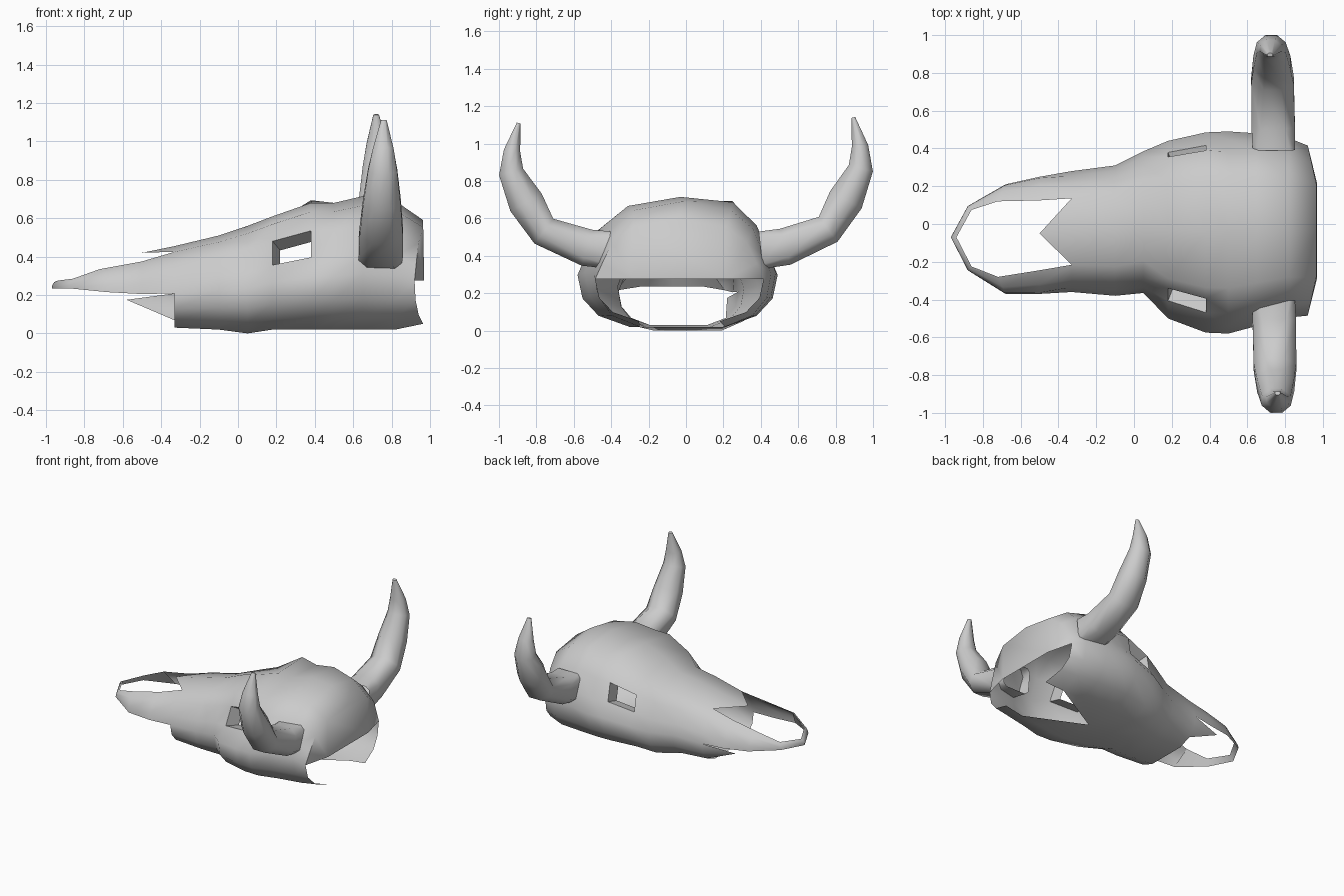
import bpy, bmesh, math
from mathutils import Vector

cube = bpy.data.objects.get("Cube")
if cube:
    bpy.data.objects.remove(cube)

bone = bpy.data.materials.new("bone_grey")
bone.use_nodes = True
colour = (0.6, 0.6, 0.6, 1)
bone.diffuse_color = colour
bone.node_tree.nodes["Principled BSDF"].inputs["Base Color"].default_value = colour


def finish(bm, name, angle):
    bmesh.ops.remove_doubles(bm, verts=bm.verts, dist=0.002)
    bmesh.ops.recalc_face_normals(bm, faces=bm.faces)
    mesh = bpy.data.meshes.new(name)
    bm.to_mesh(mesh)
    bm.free()
    mesh.materials.append(bone)
    obj = bpy.data.objects.new(name, mesh)
    bpy.context.collection.objects.link(obj)
    bpy.ops.object.select_all(action="DESELECT")
    obj.select_set(True)
    bpy.context.view_layer.objects.active = obj
    bpy.ops.object.shade_smooth_by_angle(angle=math.radians(angle))
    return obj


# Half cross-section as fractions of width and height, floor edge to crown
PROFILE = [(.48, 0), (.79, .09), (.95, .23), (1, .42), (.92, .57), (.8, .78), (.55, .93), (0, 1)]
CHEEK, WIDEST, EYE_LOW, EYE_TOP, SHOULDER, CROWN = 2, 3, 4, 5, 6, 7

# x, centre y, half width, bottom z, top z
SECTIONS = [
    (-.33, -.04, .32, .03, .455),
    (-.1, -.035, .345, .02, .51),
    (.05, .01, .375, .0, .56),
    (.18, -.03, .47, .02, .61),
    (.38, -.045, .53, .02, .68),
    (.5, -.045, .535, .02, .68),
    (.65, -.03, .51, .02, .715),
    (.82, -.02, .475, .02, .69),
    (.965, -.035, .45, .05, .59),
]
EYE = 3      # span holding the eye socket
NOTCH = 4    # section where the rear notch of the floor begins
# Width fractions of the lower and upper eye rim, set in above the cheek
EYE_RIM = {1: (.87, .82), -1: (.8, .66)}
# Raised left brow, by side, section and profile point
BROW = {(1, 4, SHOULDER): .06, (1, 5, SHOULDER): .03, (1, 6, SHOULDER): .02}

# Cranium: lofted shell with open eyes, open snout and open rear
bm = bmesh.new()
rings = {}
for side in (1, -1):
    rings[side] = []
    for n, (x, yc, w, zb, zt) in enumerate(SECTIONS):
        ring = []
        for k, (f, h) in enumerate(PROFILE):
            if n in (EYE, EYE + 1) and k in (EYE_LOW, EYE_TOP):
                f = EYE_RIM[side][k - EYE_LOW]
            bend = .1 * max(0, f - .55) if n == len(SECTIONS) - 1 else 0
            z = zb + (zt - zb) * h + BROW.get((side, n, k), 0)
            ring.append(bm.verts.new((x - bend, yc + side * w * f, z)))
        rings[side].append(ring)

for side, loft in rings.items():
    for n in range(len(loft) - 1):
        a, b = loft[n], loft[n + 1]
        for k in range(CROWN):
            if n == EYE and k == EYE_LOW:
                # Socket walls lead inward from the hole
                hole = [a[k], b[k], b[k + 1], a[k + 1]]
                mid = sum((v.co for v in hole), Vector()) / 4
                inner = [bm.verts.new(mid + (v.co - mid) * .8 + Vector((.02, -side * .1, -.04)))
                         for v in hole]
                for i in range(4):
                    j = (i + 1) % 4
                    bm.faces.new((hole[i], hole[j], inner[j], inner[i]))
            else:
                bm.faces.new((a[k], b[k], b[k + 1], a[k + 1]))

# Floor with a pointed notch at the rear
left, right = rings[1], rings[-1]
centre = [bm.verts.new((l[0].co + r[0].co) / 2) for l, r in zip(left, right)]
for loft in (left, right):
    for n in range(NOTCH):
        bm.faces.new((loft[n][0], loft[n + 1][0], centre[n + 1], centre[n]))
    for n in range(NOTCH, len(loft) - 2):
        bm.faces.new((centre[NOTCH], loft[n][0], loft[n + 1][0]))

# Nape: flat middle plate with angled sides over the rear opening
nape_low = []
for loft in (left, right):
    end = loft[-1]
    low = bm.verts.new((.97, end[SHOULDER].co.y, end[WIDEST].co.z))
    nape_low.append(low)
    for k in range(WIDEST, SHOULDER):
        bm.faces.new((low, end[k], end[k + 1]))
bm.faces.new((nape_low[0], left[-1][SHOULDER], right[-1][SHOULDER], nape_low[1]))
bm.faces.new((left[-1][SHOULDER], left[-1][CROWN], right[-1][SHOULDER]))

# Nasal point over the snout opening
tip = bm.verts.new((-.5, -.05, .42))
for loft in (left, right):
    bm.faces.new((tip, loft[0][SHOULDER], loft[0][CROWN]))

# Splinter below the left cheek
splinter = bm.verts.new((-.58, .22, .175))
bm.faces.new((splinter, left[0][1], left[0][CHEEK]))
bm.faces.new((splinter, left[0][CHEEK], left[0][WIDEST]))

# Snout bars: outer x, half width, inner x, inner half width, low z, top z, centre y
BARS = [
    (-.97, 0, -.94, 0, .235, .275, -.07),
    (-.88, .17, -.86, .15, .235, .285, -.075),
    (-.68, .29, -.72, .2, .215, .335, -.08),
    (-.5, .31, -.5, .185, .205, .375, -.06),
]
for side, loft in rings.items():
    bars = []
    for xo, o, xi, i, zl, zt, yc in BARS:
        row = []
        for t, h in ((0, 0), (.05, .35), (.4, .8), (1, 1)):
            row.append(bm.verts.new((xo + (xi - xo) * t, yc + side * (o + (i - o) * t),
                                     zl + (zt - zl) * h)))
        bars.append(row)
    bars.append(loft[0][WIDEST:CROWN])
    for n in range(len(bars) - 1):
        a, b = bars[n], bars[n + 1]
        for k in range(3):
            bm.faces.new((a[k], b[k], b[k + 1], a[k + 1]))
        if n < 2:
            bm.faces.new((a[3], b[3], b[0], a[0]))
finish(bm, "skull", 58)

# Horns: distance out, height, half thickness, half width
HORN = [(.4, .43, .1, .112), (.53, .445, .1, .115), (.76, .535, .085, .115), (.855, .69, .098, .1),
        (.935, .855, .068, .078), (.93, .97, .045, .055), (.895, 1.12, .01, .015)]


def horn(name, side, lean, lift):
    bm = bmesh.new()
    loops = []
    for n, (out, z, thick, width) in enumerate(HORN):
        p, q = HORN[max(n - 1, 0)], HORN[min(n + 1, len(HORN) - 1)]
        along = Vector((q[0] - p[0], q[1] - p[1])).normalized()
        t = n / (len(HORN) - 1)
        boxy = max(1.06, 2 - .5 * n)  # squared root, rounder towards the tip
        loop = []
        for i in range(8):
            a = math.tau * (i + .5) / 8
            c, s = (max(-1, min(1, v * boxy)) for v in (math.cos(a), math.sin(a)))
            y = out - along.y * s * thick
            loop.append(bm.verts.new((.74 + lean * t + c * width, side * y,
                                      z + lift * t + along.x * s * thick)))
        loops.append(loop)
    for a, b in zip(loops, loops[1:]):
        for i in range(8):
            j = (i + 1) % 8
            bm.faces.new((a[i], a[j], b[j], b[i]))
    bm.faces.new(loops[-1])
    finish(bm, name, 60)


horn("left_horn", 1, -.02, .02)
horn("right_horn", -1, .02, -.01)
